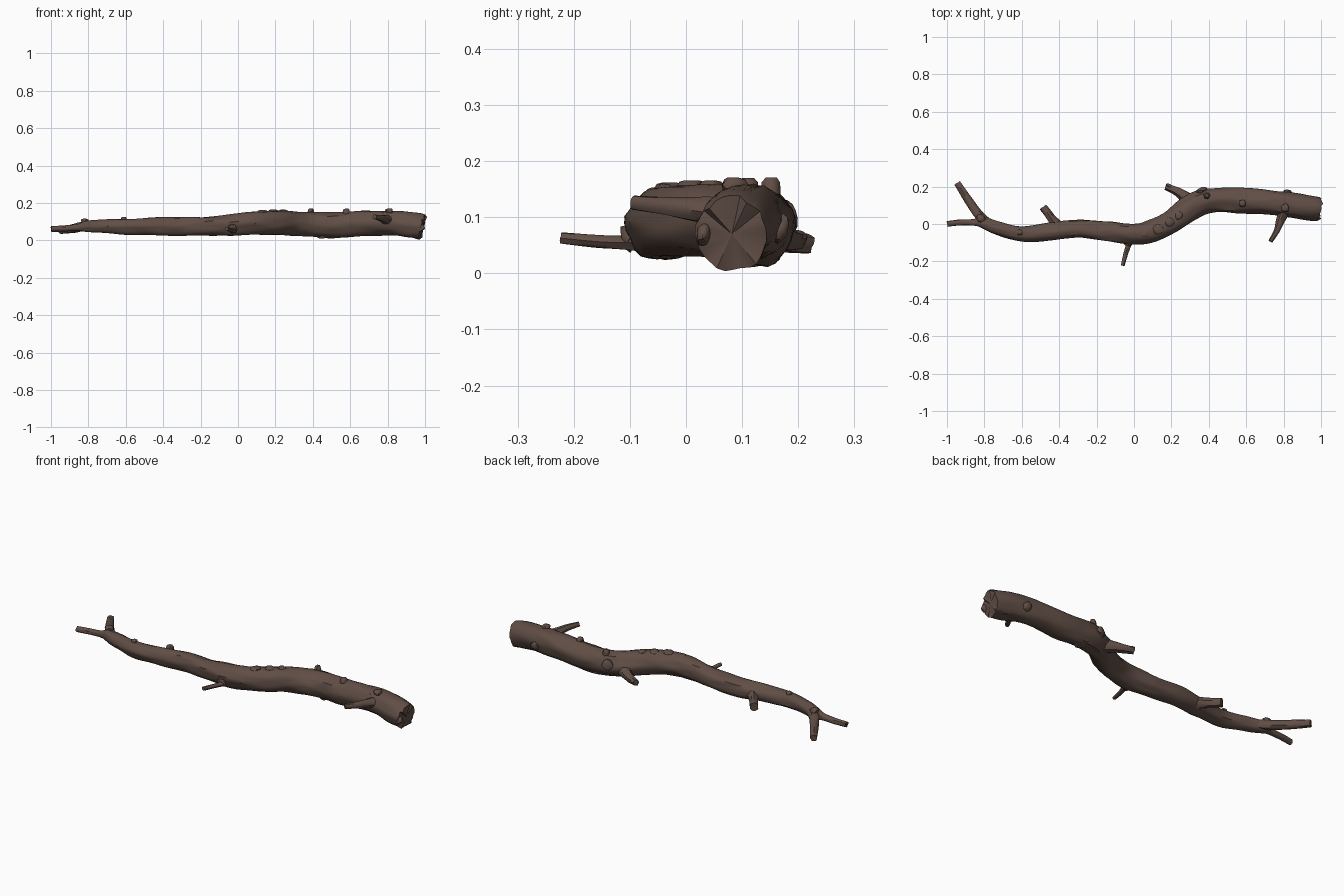
import bpy, bmesh, math, random
from mathutils import Vector, noise

random.seed(4)
bark = bpy.data.materials.new("dark brown bark")
bark.diffuse_color = (0.118, 0.076, 0.060, 1)


def spline(pts, steps):
    """Catmull-Rom through (x, y, z, radius) points."""
    p = [Vector(q) for q in pts]
    p = [2 * p[0] - p[1]] + p + [2 * p[-1] - p[-2]]
    out = []
    for i in range(1, len(p) - 2):
        a, b, c, d = p[i - 1:i + 3]
        for s in range(steps):
            t = s / steps
            out.append(0.5 * (2 * b + (c - a) * t + (2 * a - 5 * b + 4 * c - d) * t * t
                              + (3 * b - a - 3 * c + d) * t ** 3))
    out.append(p[-2])
    return out


def limb(name, pts, sides=20, steps=8, rough=0.06, seed=0):
    """Tapered bark tube with lengthwise ridges and slightly ragged cut ends."""
    path = spline(pts, steps)
    bm = bmesh.new()
    rings = []
    up = Vector((0, 0, 1))
    n = len(path)
    dist = 0
    for i, q in enumerate(path):
        c = q.to_3d()
        tan = (path[min(i + 1, n - 1)].to_3d() - path[max(i - 1, 0)].to_3d()).normalized()
        dist += (c - path[max(i - 1, 0)].to_3d()).length
        side = tan.cross(up).normalized()
        top = side.cross(tan)
        ring = []
        for k in range(sides):
            a = 2 * math.pi * k / sides
            dirn = side * math.cos(a) + top * math.sin(a)
            f = noise.noise((math.cos(a) * 1.6 + seed, math.sin(a) * 1.6, dist * 6))
            g = noise.noise((math.cos(a) * 4, math.sin(a) * 4 + seed, dist * 9))
            r = q[3] * (1 + rough * f * 1.3 + rough * g * 0.6)
            co = c + dirn * r
            if i in (0, n - 1):
                co += tan * q[3] * 0.25 * g
            ring.append(bm.verts.new(co))
        rings.append(ring)
    for r0, r1 in zip(rings, rings[1:]):
        for k in range(sides):
            m = (k + 1) % sides
            bm.faces.new((r0[k], r0[m], r1[m], r1[k]))
    for ring, q in ((rings[0], path[0]), (rings[-1], path[-1])):
        mid = bm.verts.new(sum((v.co for v in ring), Vector()) / sides)
        for k in range(sides):
            bm.faces.new((ring[k], ring[(k + 1) % sides], mid))
    finish(name, bm)


def knot(name, loc, r, h, axis=(0, 0, 1), seed=0):
    """Short lumpy bud stump standing on the bark."""
    bm = bmesh.new()
    bmesh.ops.create_icosphere(bm, subdivisions=2, radius=1)
    rot = Vector((0, 0, 1)).rotation_difference(Vector(axis))
    for v in bm.verts:
        s = 1 + 0.35 * noise.noise(v.co * 1.5 + Vector((seed, 0, 0)))
        z = min(v.co.z, 0.7)
        v.co = rot @ Vector((v.co.x * r * s, v.co.y * r * s, z * h)) + Vector(loc)
    finish(name, bm)


def finish(name, bm):
    bmesh.ops.recalc_face_normals(bm, faces=bm.faces)
    me = bpy.data.meshes.new(name)
    bm.to_mesh(me)
    bm.free()
    me.materials.append(bark)
    ob = bpy.data.objects.new(name, me)
    bpy.context.collection.objects.link(ob)
    bpy.ops.object.select_all(action='DESELECT')
    ob.select_set(True)
    bpy.context.view_layer.objects.active = ob
    bpy.ops.object.shade_smooth_by_angle(angle=math.radians(40))


# Main winding stem, thick end to fork, running on into the thin tip
limb("main_stem", [
    (0.985, 0.083, 0.070, 0.066), (0.94, 0.09, 0.080, 0.067), (0.80, 0.108, 0.093, 0.066),
    (0.60, 0.125, 0.087, 0.066), (0.42, 0.125, 0.084, 0.067), (0.31, 0.088, 0.088, 0.067),
    (0.20, 0.010, 0.095, 0.063), (0.10, -0.035, 0.093, 0.060), (0.0, -0.053, 0.088, 0.057),
    (-0.15, -0.038, 0.078, 0.052), (-0.30, -0.025, 0.075, 0.050), (-0.45, -0.043, 0.074, 0.046),
    (-0.60, -0.052, 0.074, 0.041), (-0.73, -0.022, 0.077, 0.036), (-0.81, 0.008, 0.075, 0.030),
    (-0.86, 0.008, 0.070, 0.018), (-0.93, 0.008, 0.065, 0.016), (-0.998, 0.001, 0.061, 0.015)],
    sides=28, rough=0.11)

# Side branches
branches = {
    "fork_branch": [(-0.76, -0.01, 0.076, 0.026), (-0.83, 0.05, 0.074, 0.026),
                    (-0.88, 0.12, 0.064, 0.023), (-0.945, 0.218, 0.053, 0.018)],
    "back_left_stub": [(-0.39, -0.03, 0.07, 0.034), (-0.435, 0.02, 0.066, 0.025),
                       (-0.46, 0.055, 0.060, 0.023), (-0.485, 0.09, 0.056, 0.023)],
    "front_twig": [(-0.01, -0.06, 0.056, 0.022), (-0.03, -0.115, 0.055, 0.014),
                   (-0.045, -0.16, 0.057, 0.012), (-0.061, -0.222, 0.063, 0.010)],
    "back_right_stub": [(0.33, 0.10, 0.075, 0.045), (0.26, 0.155, 0.066, 0.028),
                        (0.22, 0.18, 0.060, 0.022), (0.17, 0.20, 0.058, 0.017)],
    "front_right_twig": [(0.81, 0.08, 0.105, 0.028), (0.785, 0.02, 0.112, 0.022),
                         (0.765, -0.035, 0.120, 0.017), (0.73, -0.093, 0.127, 0.013)],
}
for i, (name, pts) in enumerate(branches.items()):
    limb(name, pts, sides=12, rough=0.16, seed=3 + i * 5)

# Split nub beside the back right stub
limb("stub_side_nub", [(0.21, 0.18, 0.06, 0.015), (0.19, 0.20, 0.062, 0.014),
                       (0.172, 0.208, 0.065, 0.010)], sides=8, rough=0.2, seed=9)

# Bud knots along the top
for i, (x, y, z, r, h) in enumerate([
        (0.81, 0.085, 0.158, 0.022, 0.018), (0.58, 0.11, 0.150, 0.020, 0.028),
        (0.39, 0.152, 0.147, 0.018, 0.034), (0.24, 0.045, 0.157, 0.022, 0.012),
        (0.19, 0.01, 0.157, 0.026, 0.012), (0.13, -0.03, 0.152, 0.028, 0.014),
        (0.06, -0.05, 0.146, 0.022, 0.010), (-0.61, -0.045, 0.113, 0.016, 0.018),
        (-0.82, 0.03, 0.100, 0.022, 0.023)]):
    knot(f"top_knot_{i + 1}", (x, y, z), r, h, seed=i * 3.1)

# Low lumps on the sides and underneath
for i, (x, y, z, r, h, ax) in enumerate([
        (0.45, 0.135, 0.024, 0.035, 0.014, (0, 0.2, -1)), (0.82, 0.168, 0.08, 0.024, 0.020, (0, 1, -0.2)),
        (0.36, 0.18, 0.10, 0.030, 0.018, (-0.5, 1, 0.2)), (-0.03, -0.105, 0.065, 0.024, 0.014, (0, -1, -0.2)),
        (0.975, 0.03, 0.07, 0.022, 0.014, (0, -1, 0.1))]):
    knot(f"side_lump_{i + 1}", (x, y, z), r, h, ax, seed=i * 2.3 + 40)
